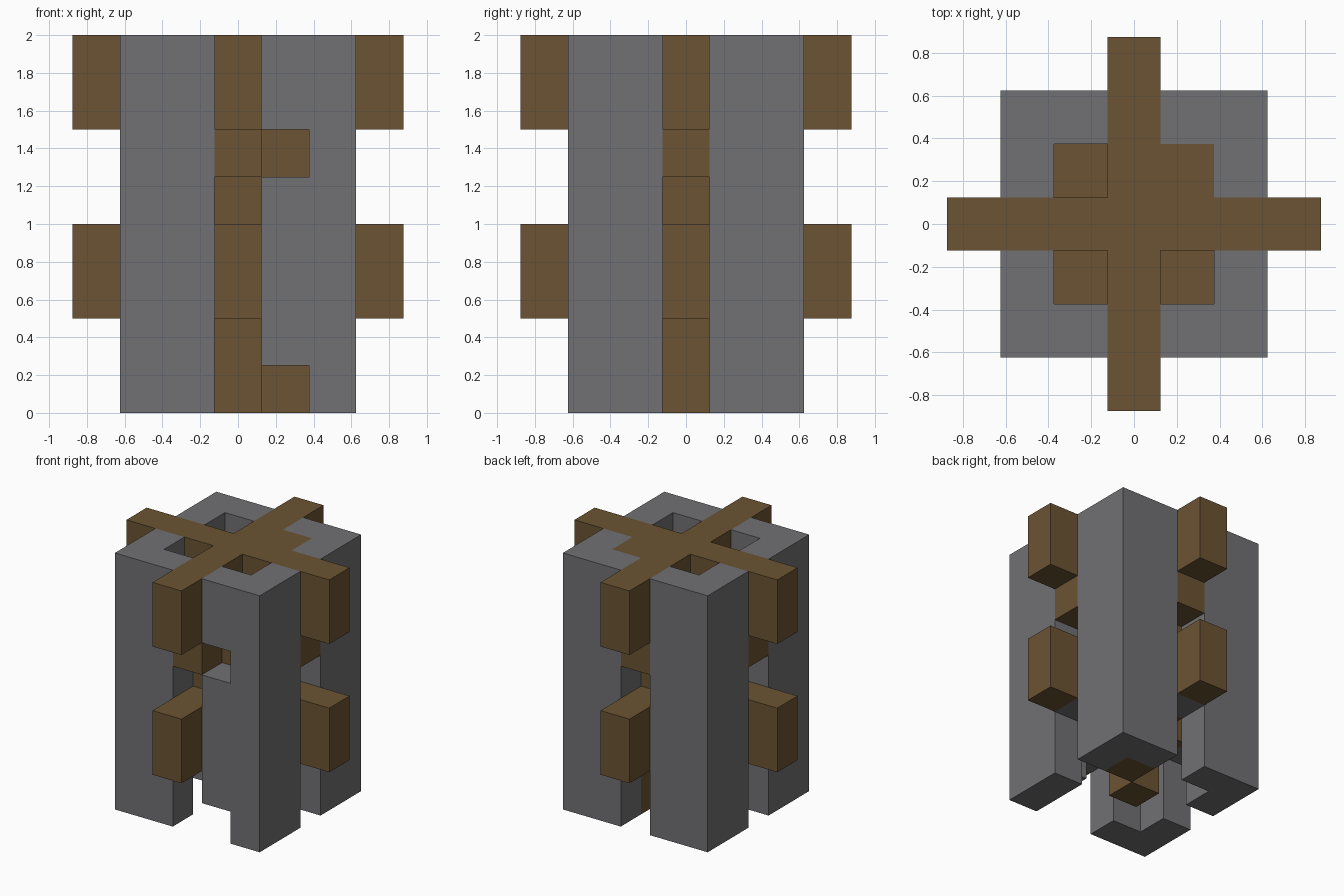
import bpy, bmesh
from mathutils import Vector

CELL = 0.25
if "Cube" in bpy.data.objects:
    bpy.data.objects.remove(bpy.data.objects["Cube"], do_unlink=True)


def material(name, rgb):
    mat = bpy.data.materials.new(name)
    mat.use_nodes = True
    mat.diffuse_color = (*rgb, 1)
    mat.node_tree.nodes["Principled BSDF"].inputs["Base Color"].default_value = (*rgb, 1)
    return mat


stone = material("stone grey", (0.165, 0.16, 0.17))
wood = material("wood brown", (0.147, 0.087, 0.033))


def block(xs, ys, zs):
    """Grid cells of a block, from inclusive (low, high) ranges."""
    span = lambda r: range(r[0], r[1] + 1)
    return {(x, y, z) for x in span(xs) for y in span(ys) for z in span(zs)}


def cross(reach, zs):
    return block((-reach, reach), (0, 0), zs) | block((0, 0), (-reach, reach), zs)


parts = {}

# Four L-shaped corner pillars with an open inner shaft
for sy, depth in ((-1, "front"), (1, "back")):
    for sx, side in ((1, "left"), (-1, "right")):
        xs, ys = sorted((sx, 2 * sx)), sorted((sy, 2 * sy))
        parts[f"{depth}_{side}_pillar"] = (
            block(xs, ys, (0, 7)) - block((sx, sx), (sy, sy), (0, 7)), stone)

# Two notches in the face of one pillar
parts["front_left_pillar"][0].difference_update({(1, -2, 0), (1, -2, 5)})

# Crossed beams, the plate beneath the upper pair, and the core
parts["upper_cross_beam"] = (cross(3, (6, 7)), wood)
parts["middle_plate"] = (cross(2, (5, 5)) | block((-1, 1), (-1, 1), (5, 5)), wood)
parts["lower_cross_beam"] = (cross(3, (2, 3)), wood)
parts["core_post"] = (block((0, 0), (0, 0), (0, 1)) | cross(1, (4, 4)), wood)
parts["corner_post"] = (block((1, 1), (1, 1), (0, 7)), wood)

# Stone sills under the lower beam, between the pillars
sills = {(2, 0, 2), (-2, 0, 2), (0, 2, 2), (0, -2, 2)}
parts["lower_cross_beam"][0].difference_update(sills)
parts["beam_sills"] = (sills, stone)
parts["middle_plate"][0].discard((1, 1, 5))

solid = set().union(*(cells for cells, _ in parts.values()))


def build(name, cells, mat):
    """Make the exposed skin of a set of cells as one clean mesh."""
    bm = bmesh.new()
    for cell in sorted(cells):
        centre = Vector((cell[0], cell[1], cell[2] + 0.5))
        for axis in range(3):
            for sign in (-1, 1):
                near = list(cell)
                near[axis] += sign
                if tuple(near) in solid:
                    continue
                n, u, v = Vector(), Vector(), Vector()
                n[axis] = sign / 2
                u[(axis + 1) % 3] = 0.5
                v[(axis + 2) % 3] = sign / 2
                bm.faces.new([bm.verts.new((centre + n + a * u + b * v) * CELL)
                              for a, b in ((-1, -1), (1, -1), (1, 1), (-1, 1))])
    bmesh.ops.remove_doubles(bm, verts=bm.verts[:], dist=0.001)
    bmesh.ops.dissolve_limit(bm, angle_limit=0.01, verts=bm.verts[:], edges=bm.edges[:])
    mesh = bpy.data.meshes.new(name)
    bm.to_mesh(mesh)
    bm.free()
    mesh.materials.append(mat)
    bpy.context.collection.objects.link(bpy.data.objects.new(name, mesh))


for name, (cells, mat) in parts.items():
    build(name, cells, mat)
